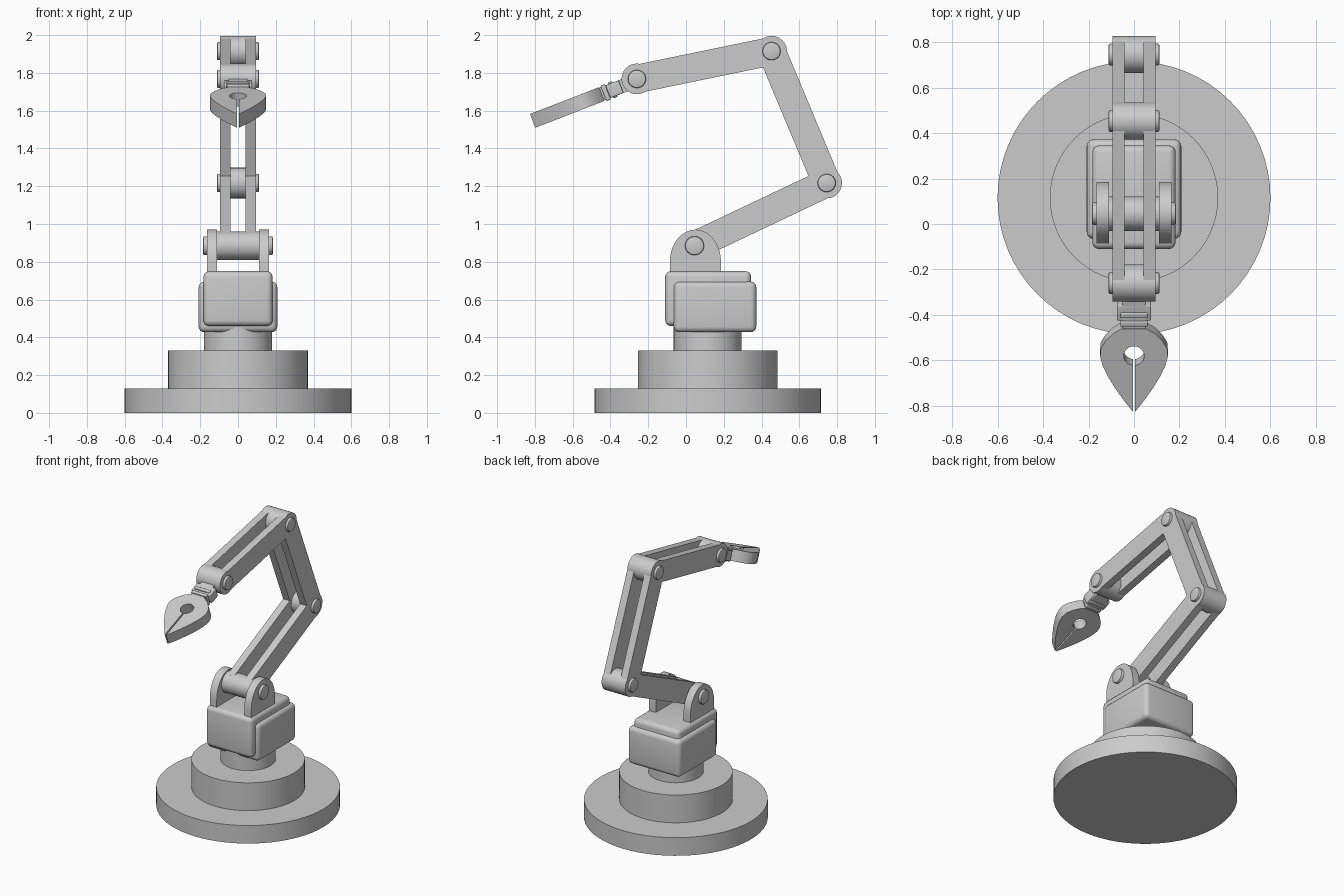
import bpy, bmesh, math
from mathutils import Matrix, Vector

if "Cube" in bpy.data.objects:
    bpy.data.objects.remove(bpy.data.objects["Cube"], do_unlink=True)

GREY = (0.6, 0.6, 0.6, 1)
grey = bpy.data.materials.new("light_grey")
grey.use_nodes = True
grey.diffuse_color = GREY
grey.node_tree.nodes["Principled BSDF"].inputs["Base Color"].default_value = GREY


def finish(name, bm, matrix=None, bevel=0, segments=3):
    """Turn a bmesh into a smooth-shaded object with sharp edges kept."""
    if matrix is not None:
        bm.transform(matrix)
    bmesh.ops.recalc_face_normals(bm, faces=bm.faces)
    if bevel:
        edges = [e for e in bm.edges if e.calc_face_angle(0) > 0.6]
        bmesh.ops.bevel(bm, geom=edges, offset=bevel, segments=segments,
                        profile=0.5, affect='EDGES')
    mesh = bpy.data.meshes.new(name)
    bm.to_mesh(mesh)
    bm.free()
    mesh.materials.append(grey)
    obj = bpy.data.objects.new(name, mesh)
    bpy.context.collection.objects.link(obj)
    bpy.ops.object.select_all(action='DESELECT')
    obj.select_set(True)
    bpy.context.view_layer.objects.active = obj
    bpy.ops.object.shade_smooth_by_angle(angle=math.radians(30))
    return obj


def prism(bm, outline, offset):
    """Extrude a closed outline of 3D points by an offset."""
    face = bm.faces.new([bm.verts.new(p) for p in outline])
    new = bmesh.ops.extrude_face_region(bm, geom=[face])["geom"]
    bmesh.ops.translate(bm, vec=Vector(offset),
                        verts=[v for v in new if isinstance(v, bmesh.types.BMVert)])


def disc(name, radius, z0, z1):
    bm = bmesh.new()
    bmesh.ops.create_cone(bm, cap_ends=True, segments=64, radius1=radius,
                          radius2=radius, depth=z1 - z0)
    finish(name, bm, Matrix.Translation((0, 0.115, (z0 + z1) / 2)))


def cross_pin(name, pivot, radius, half, bevel=0):
    """Cylinder lying along x through a pivot."""
    bm = bmesh.new()
    bmesh.ops.create_cone(bm, cap_ends=True, segments=48, radius1=radius,
                          radius2=radius, depth=2 * half)
    finish(name, bm, Matrix.Translation((0, *pivot)) @ Matrix.Rotation(math.pi / 2, 4, 'Y'),
           bevel, 2)


def box(name, lo, hi, bevel=0, matrix=None):
    lo, hi = Vector(lo), Vector(hi)
    bm = bmesh.new()
    bmesh.ops.create_cube(bm, size=1)
    bm.transform(Matrix.Translation((lo + hi) / 2) @ Matrix.Diagonal((*(hi - lo), 1)))
    finish(name, bm, matrix, bevel, 4)


def plate_pair(name, outline, x0, x1):
    """Two mirrored side plates from a (y, z) outline."""
    bm = bmesh.new()
    for s in (-1, 1):
        prism(bm, [(s * x0, y, z) for y, z in outline], (s * (x1 - x0), 0, 0))
    finish(name, bm)


# Stepped round base and neck
disc("base_disc", 0.6, 0, 0.13)
disc("base_drum", 0.37, 0.13, 0.33)
disc("neck", 0.18, 0.33, 0.5)

# Rounded body made of two overlapping housings
box("front_housing", (-0.183, -0.11, 0.46), (0.183, 0.345, 0.75), 0.03)
box("rear_housing", (-0.208, -0.065, 0.427), (0.208, 0.372, 0.695), 0.03)

# Shoulder brackets with arched tops
arch = [(0.05 + 0.135 * math.cos(a), 0.8 + 0.17 * math.sin(a))
        for a in (math.pi * i / 32 for i in range(33))]
plate_pair("shoulder_brackets", [(0.185, 0.72)] + arch + [(-0.085, 0.72)], 0.11, 0.165)

# Pivots (y, z) along the arm
shoulder, elbow, upper_elbow, wrist = (0.045, 0.885), (0.745, 1.217), (0.453, 1.915), (-0.26, 1.768)
cross_pin("shoulder_barrel", shoulder, 0.075, 0.112)
cross_pin("shoulder_bolt", shoulder, 0.05, 0.185, 0.008)
for label, pivot in (("elbow", elbow), ("upper_elbow", upper_elbow), ("wrist", wrist)):
    cross_pin(label + "_barrel", pivot, 0.081, 0.094)
    cross_pin(label + "_bolt", pivot, 0.048, 0.112, 0.008)

# Arm links, each a pair of straight bars
for label, a, b in (("lower_arm", shoulder, elbow), ("middle_arm", elbow, upper_elbow),
                    ("forearm", upper_elbow, wrist)):
    a, b = Vector(a), Vector(b)
    d = (b - a).normalized()
    n = Vector((-d.y, d.x)) * 0.075
    plate_pair(label + "_bars", [a + n, b + n, b - n, a - n], 0.041, 0.094)

# Gripper, built along -y and then tilted down from the wrist
tilt = Matrix.Translation((0, -0.26, 1.76)) @ Matrix.Rotation(math.radians(21.2), 4, 'X')
box("gripper_stem", (-0.05, -0.24, -0.036), (0.05, 0, 0.036), 0, tilt)
box("gripper_collar", (-0.075, -0.165, -0.036), (0.075, -0.09, 0.036), 0.006, tilt)
for i, d in enumerate((0.125, 0.165)):
    box(f"gripper_rib_{i + 1}", (-0.06, -d - 0.025, -0.044), (0.06, -d, 0.044), 0.005, tilt)

# Teardrop jaws with a round hole and a narrow slit
edge = [(0, 0.2), (0.055, 0.2), (0.09, 0.222), (0.125, 0.257), (0.146, 0.295), (0.149, 0.33),
        (0.138, 0.375), (0.115, 0.425), (0.085, 0.478), (0.045, 0.538), (0.005, 0.592)]
hole = [(max(0.045 * math.sin(a), 0.005 if i < 2 else 0), 0.328 + 0.045 * math.cos(a))
        for i, a in enumerate(math.pi * i / 20 for i in range(1, 21))]
hole[-1] = (0, 0.283)
bm = bmesh.new()
for s in (-1, 1):
    prism(bm, [(s * x, -d, -0.039) for x, d in edge + [(0.005, 0.374)] + hole], (0, 0, 0.078))
finish("gripper_jaws", bm, tilt)
